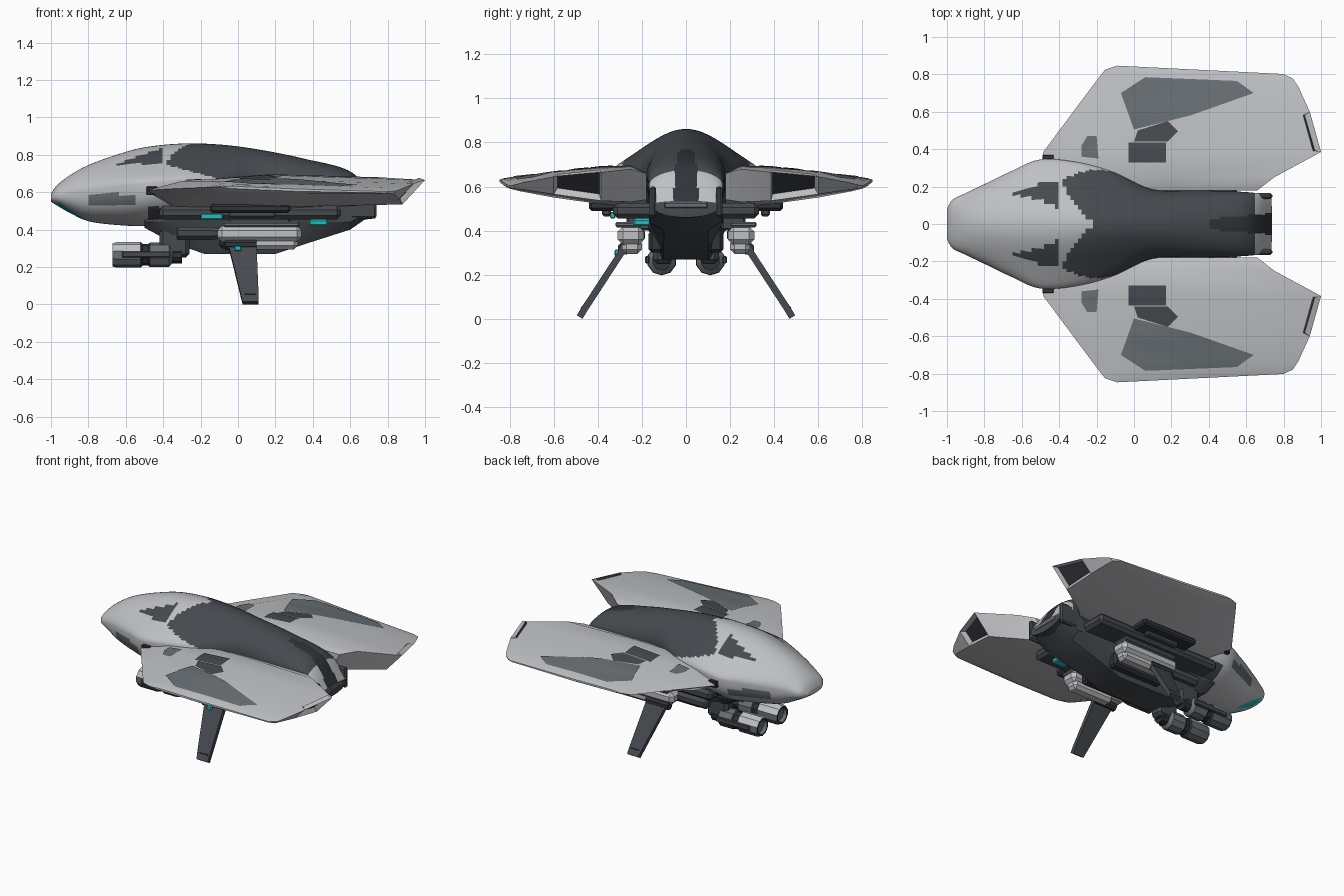
import bpy, bmesh, math
from mathutils import Vector
from mathutils.bvhtree import BVHTree

if "Cube" in bpy.data.objects:
    bpy.data.objects.remove(bpy.data.objects["Cube"])


def material(name, rgb):
    m = bpy.data.materials.new(name)
    m.use_nodes = True
    m.diffuse_color = (*rgb, 1)
    m.node_tree.nodes["Principled BSDF"].inputs["Base Color"].default_value = (*rgb, 1)
    return m


LIGHT = material("pale grey", (0.52, 0.53, 0.55))
MID = material("slate grey", (0.14, 0.16, 0.175))
DARK = material("charcoal", (0.06, 0.067, 0.077))
BLACK = material("near black", (0.03, 0.033, 0.04))
CYAN = material("cyan glow", (0.02, 0.5, 0.53))


def finish(bm, name, mats, mirror=True, angle=30):
    """Turn a bmesh into an object, mirrored across y when asked."""
    me = bpy.data.meshes.new(name)
    bm.to_mesh(me)
    bm.free()
    for m in mats:
        me.materials.append(m)
    me.shade_smooth()
    me.set_sharp_from_angle(angle=math.radians(angle))
    ob = bpy.data.objects.new(name, me)
    bpy.context.collection.objects.link(ob)
    if mirror:
        mod = ob.modifiers.new("mirror", "MIRROR")
        mod.use_axis = (False, True, False)
    return ob


def loft(rings):
    """Skin closed rings of equal length and cap both ends."""
    bm = bmesh.new()
    vs = [[bm.verts.new(p) for p in r] for r in rings]
    n = len(vs[0])
    faces = [bm.faces.new((a[j], a[(j + 1) % n], b[(j + 1) % n], b[j]))
             for a, b in zip(vs, vs[1:]) for j in range(n)]
    bm.faces.new(vs[0])
    bm.faces.new(vs[-1])
    bmesh.ops.recalc_face_normals(bm, faces=bm.faces[:])
    bm.normal_update()
    return bm, faces


def box(name, mat, x, y, z, bevel=0.01, mirror=True):
    rect = ((0, 0), (1, 0), (1, 1), (0, 1))
    bm, _ = loft([[(px, y[j], z[k]) for j, k in rect] for px in x])
    if bevel:
        bmesh.ops.bevel(bm, geom=bm.edges[:], offset=bevel, segments=1, affect="EDGES")
    return finish(bm, name, [mat], mirror)


def turned(name, mats, profile, y, z, sides, rule=None):
    """Solid turned about an axis along x, from (x, radius) pairs."""
    bm, _ = loft([[(x, y + r * math.cos(2 * math.pi * (k + .5) / sides),
                    z + r * math.sin(2 * math.pi * (k + .5) / sides))
                   for k in range(sides)] for x, r in profile])
    if rule:
        for f in bm.faces:
            f.material_index = rule(f.calc_center_median())
    return finish(bm, name, mats)


def catmull(rows, steps):
    out = []
    for i in range(len(rows) - 1):
        a, b, c, d = (rows[max(0, min(len(rows) - 1, i + k))] for k in (-1, 0, 1, 2))
        for s in range(steps):
            t = s / steps
            out.append([q + .5 * t * (r - p + t * (2 * p - 5 * q + 4 * r - w + t * (3 * (q - r) + w - p)))
                        for p, q, r, w in zip(a, b, c, d)])
    return out + [list(rows[-1])]


# Main body: x, half width, waist height, top, bottom, bell amount
BODY = [(-1, .08, .57, .59, .55, 0), (-.97, .13, .58, .635, .53, 0),
        (-.9, .165, .595, .69, .49, .1), (-.8, .213, .61, .745, .445, .2),
        (-.65, .285, .63, .80, .425, .35), (-.5, .345, .645, .84, .42, .5),
        (-.3, .33, .66, .86, .44, .5), (-.1, .275, .66, .855, .45, .4),
        (.1, .185, .66, .83, .45, .1), (.35, .18, .64, .78, .45, 0),
        (.61, .17, .62, .705, .45, 0), (.735, .15, .52, .535, .46, 0)]


def body_ring(row, n=80):
    x, w, zm, zt, zb, m = row
    ring = []
    for k in range(n):
        t = 2 * math.pi * k / n
        u, s = math.cos(t), math.sin(t)
        if s >= 0:
            z = zm + (zt - zm) * ((1 - m) * s + m * .5 * (1 + math.cos(math.pi * u)))
        else:
            z = zm - (zm - zb) * abs(s) ** .75
        ring.append((x, w * u, z))
    return ring


def body_colour(c):
    x, y, z = c.x, abs(c.y), c.z
    if x > .4 and y < .03 + .08 * (x - .4) and z > .53:
        return 3
    if x > .64:
        return 0 if z > .53 else 2
    if x > -.05 or (x > -.48 and z < .52):
        return 2
    if x > -.22 - .8 * y and z > .76 - .27 * (x + .43):
        return 2
    if -.67 < x < -.4 and abs(z - .745 - .19 * (x + .67)) < .15 * (x + .67):
        return 2
    if -.8 < x < -.55 and .53 < z < .59:
        return 1
    if -.96 < x < -.82 and y > .03 and z < .555 - .65 * (x + .97):
        return 4
    return 0


bm, _ = loft([body_ring(r) for r in catmull(BODY, 10)])
for f in bm.faces:
    f.material_index = body_colour(f.calc_center_median())
finish(bm, "main_body", [LIGHT, MID, DARK, BLACK, CYAN], False, 40)

# Lower hull
HULL = [(-.5, .2, .5, .41), (-.35, .2, .5, .33), (-.18, .18, .52, .27), (.2, .17, .52, .27),
        (.35, .17, .52, .32), (.6, .165, .53, .4), (.73, .15, .53, .49)]
bm, _ = loft([[(x, w, zt), (x, w, max(.44, zb + .02)), (x, .6 * w, zb),
               (x, -.6 * w, zb), (x, -w, max(.44, zb + .02)), (x, -w, zt)]
              for x, w, zt, zb in HULL])
finish(bm, "lower_hull", [DARK], False)

# Wing ribs: span, then front, upper front, upper middle, upper rear, lower rear, lower middle, lower front
RIBS = [(.18, (-.48, .6), (-.3, .64), (.2, .66), (.66, .66), (.6, .54), (.2, .5), (-.35, .51)),
        (.25, (-.49, .605), (-.3, .66), (.2, .695), (.75, .68), (.67, .53), (.2, .5), (-.35, .515)),
        (.385, (-.485, .61), (-.3, .66), (.2, .69), (1, .665), (.88, .535), (.2, .52), (-.33, .535)),
        (.6, (-.325, .62), (-.15, .66), (.25, .665), (.94, .645), (.86, .565), (.2, .55), (-.2, .575)),
        (.78, (-.19, .625), (-.07, .645), (.3, .64), (.88, .62), (.84, .585), (.3, .58), (-.1, .6)),
        (.825, (-.155, .627), (-.05, .638), (.3, .628), (.85, .608), (.83, .59), (.3, .592), (-.07, .61)),
        (.847, (-.09, .628), (-.03, .632), (.3, .618), (.8, .603), (.79, .596), (.3, .605), (-.04, .62))]
rings = []
for y, *pts in RIBS:
    lean = .05 if y > .7 else 0
    rings.append([(x, y - lean * max(0, x + .1), z) for x, z in pts])
bm, faces = loft(rings)
wing_tree = BVHTree.FromBMesh(bm)
recess = faces[2 * 7 + 3]
bmesh.ops.inset_individual(bm, faces=[recess], thickness=.018, depth=-.03)
recess.material_index = 1
finish(bm, "wing", [LIGHT, BLACK], angle=25)


def wing_panel(name, mat, outline):
    """Thin plate draped over the wing top."""
    bm = bmesh.new()
    bm.faces.new([bm.verts.new((x, y, 1)) for x, y in outline])
    bmesh.ops.triangulate(bm, faces=bm.faces[:])
    bmesh.ops.subdivide_edges(bm, edges=bm.edges[:], cuts=7, use_grid_fill=True)
    bmesh.ops.recalc_face_normals(bm, faces=bm.faces[:])
    bm.normal_update()
    if sum(f.normal.z for f in bm.faces) < 0:
        bmesh.ops.reverse_faces(bm, faces=bm.faces[:])
    for v in bm.verts:
        hit = wing_tree.ray_cast(v.co, Vector((0, 0, -1)))[0]
        v.co.z = (hit.z if hit else .65) + .005
    finish(bm, name, [mat])


wing_panel("outer_wing_panel", MID, [(-.07, .7), (.06, .785), (.55, .765), (.64, .7), (.3, .58), (0, .505)])
wing_panel("middle_wing_panel", DARK, [(.02, .5), (.18, .55), (.235, .495), (.18, .44), (0, .44)])
wing_panel("inner_wing_panel", DARK, [(-.03, .435), (.17, .435), (.17, .33), (-.03, .33)])
wing_panel("front_wing_panel", MID, [(-.28, .36), (-.28, .42), (-.25, .47), (-.2, .47), (-.19, .35)])

# Wing root details and underside machinery
box("wing_root_slot", BLACK, (-.49, -.43), (.3, .37), (.585, .63), .004)
box("underwing_machinery", DARK, (-.42, .55), (.14, .33), (.455, .525), .02)
box("underwing_plate", BLACK, (-.15, .28), (.3, .44), (.49, .535), .012)
box("underwing_rail", DARK, (-.05, .2), (.34, .38), (.465, .51), .008)
box("belly_rib", BLACK, (-.1, .3), (.1, .17), (.3, .4), .015)
box("tail_frame", DARK, (.55, .74), (.135, .165), (.46, .6), .01)
box("rear_sill", MID, (.6, .738), (-.1, .1), (.5, .53), .006, False)

# Forward guns
turned("gun_barrel", [MID, BLACK, LIGHT],
       [(-.65, .04), (-.67, .05), (-.67, .062), (-.65, .068), (-.52, .068), (-.51, .058),
        (-.48, .058), (-.47, .066), (-.37, .066), (-.35, .045), (-.3, .045)],
       .11, .265, 10, lambda c: 1 if c.x < -.665 or c.x > -.36 or -.52 < c.x < -.47
       else 2 if c.z > .3 and c.x < -.5 else 0)
box("gun_side_rail", DARK, (-.62, -.36), (.165, .185), (.25, .285), .005)
box("gun_mount", DARK, (-.42, -.26), (.06, .15), (.25, .42), .02)
turned("side_thruster", [DARK], [(-.33, .028), (-.32, .038), (-.14, .038), (-.1, .03)], .22, .38, 8)

# Side pods and landing legs
box("side_pod", LIGHT, (-.11, .34), (.19, .31), (.335, .42), .025)
box("pod_belly", LIGHT, (.0, .32), (.2, .29), (.295, .36), .02)
box("pod_cap", MID, (-.08, .33), (.2, .32), (.415, .44), .008)
box("pod_pylon", DARK, (-.05, .28), (.16, .27), (.4, .5), .01)
bm, _ = loft([[(a, y - .013, z - .008), (b, y - .013, z - .008),
               (b, y + .013, z + .008), (a, y + .013, z + .008)]
              for a, b, y, z in ((-.08, .1, .27, .335), (-.045, .1, .3, .29),
                                 (.015, .11, .46, .045), (.025, .11, .482, .008))])
finish(bm, "landing_leg", [DARK])
box("leg_foot_pin", BLACK, (.03, .1), (.445, .475), (.035, .06), .006)
turned("leg_hinge", [BLACK], [(-.07, .03), (.1, .03)], .28, .32, 8)

# Glowing lamps on one flank
box("hinge_lamp", CYAN, (-.02, .02), (-.325, -.3), (.285, .315), .006, False)
box("underwing_lamp", CYAN, (-.2, -.08), (-.345, -.32), (.455, .485), .005, False)
box("rear_lamp", CYAN, (.38, .48), (-.24, -.16), (.42, .455), .008, False)
